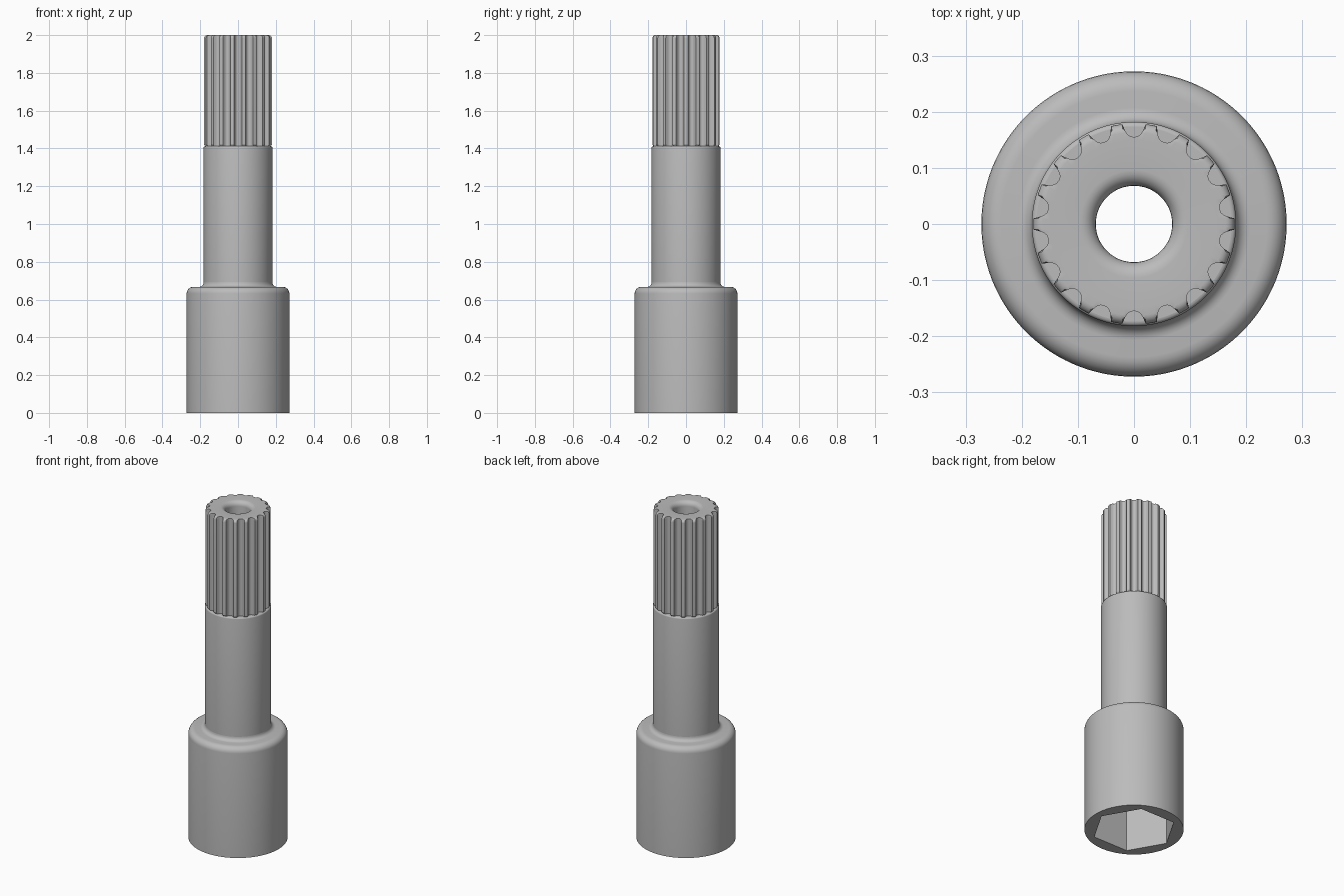
import bpy, bmesh
from math import sin, cos, pi, radians, sqrt

if "Cube" in bpy.data.objects:
    bpy.data.objects.remove(bpy.data.objects["Cube"])

steel = bpy.data.materials.new("satin_steel")
steel.use_nodes = True
GREY = (0.5, 0.5, 0.5, 1)
steel.diffuse_color = GREY
steel.node_tree.nodes["Principled BSDF"].inputs["Base Color"].default_value = GREY

TEETH = 18
PITCH = 2 * pi / TEETH
BORE, SHAFT, BODY, SPLINE = 0.068, 0.182, 0.272, 0.179
SHOULDER, NECK, SOCKET_DEPTH, TOP = 0.667, 1.412, 0.45, 2.0

# One half of a groove: degrees from the groove centre, radius
half = [(0, .155), (2.6, .1565), (4.3, .161), (5.4, .167), (6.8, SPLINE), (8.4, SPLINE), (10, SPLINE)]
groove = [(-a, r) for a, r in half[-2:0:-1]] + half
section = [((t + .5) * PITCH + radians(a), r) for t in range(TEETH) for a, r in groove]


def circle(radius, z):
    return [(radius * cos(a), radius * sin(a), z) for a, _ in section]


def hexagon(corner, z):
    apothem = corner * sqrt(3) / 2
    radii = [apothem / cos((a % (pi / 3)) - pi / 6) for a, _ in section]
    return [(r * cos(a), r * sin(a), z) for r, (a, _) in zip(radii, section)]


def splined(limit, z):
    return [(min(r, limit) * cos(a), min(r, limit) * sin(a), z) for a, r in section]


def fillet(cr, cz, radius, start, end, steps=6):
    """Points (r, z) along an arc of the turned profile."""
    angles = [radians(start + (end - start) * i / steps) for i in range(steps + 1)]
    return [(cr + radius * cos(a), cz + radius * sin(a)) for a in angles]


def loft(name, rings):
    bm = bmesh.new()
    loops = [[bm.verts.new(p) for p in ring] for ring in rings]
    n = len(section)
    for low, high in zip(loops, loops[1:]):
        for j in range(n):
            k = (j + 1) % n
            bm.faces.new((low[j], low[k], high[k], high[j]))
    mesh = bpy.data.meshes.new(name)
    bm.to_mesh(mesh)
    bm.free()
    mesh.materials.append(steel)
    obj = bpy.data.objects.new(name, mesh)
    bpy.context.collection.objects.link(obj)
    bpy.ops.object.select_all(action='DESELECT')
    obj.select_set(True)
    bpy.context.view_layer.objects.active = obj
    bpy.ops.object.shade_smooth_by_angle(angle=radians(30))
    return obj


# Socket body: hex recess, rounded shoulder and the concave neck fillet
R, F = 0.035, 0.025
body = [circle(BORE, SOCKET_DEPTH), hexagon(0.232, SOCKET_DEPTH), hexagon(0.232, 0), circle(BODY, 0)]
body += [circle(r, z) for r, z in fillet(BODY - R, SHOULDER - R, R, 0, 90)]
body += [circle(r, z) for r, z in fillet(SHAFT + F, SHOULDER + F, F, 270, 180)]
loft("socket_body", body)

# Plain shaft with a softened upper edge
E = 0.008
shaft = [circle(SHAFT, SHOULDER + F)]
shaft += [circle(r, z) for r, z in fillet(SHAFT - E, NECK - E, E, 0, 90, 4)]
loft("shaft", shaft)

# Splined end: grooves, rounded tip, rounded bore lip and the through bore
T, L = 0.016, 0.028
tip = [circle(SHAFT - E, NECK), splined(SHAFT - E, NECK), splined(SPLINE, NECK + 0.008)]
tip += [splined(r, z) for r, z in fillet(SPLINE - T, TOP - T, T, 0, 90)]
tip += [circle(0.15, TOP)]
tip += [circle(r, z) for r, z in fillet(BORE + L, TOP - L, L, 90, 180)]
tip += [circle(BORE, SOCKET_DEPTH)]
loft("splined_end", tip)
